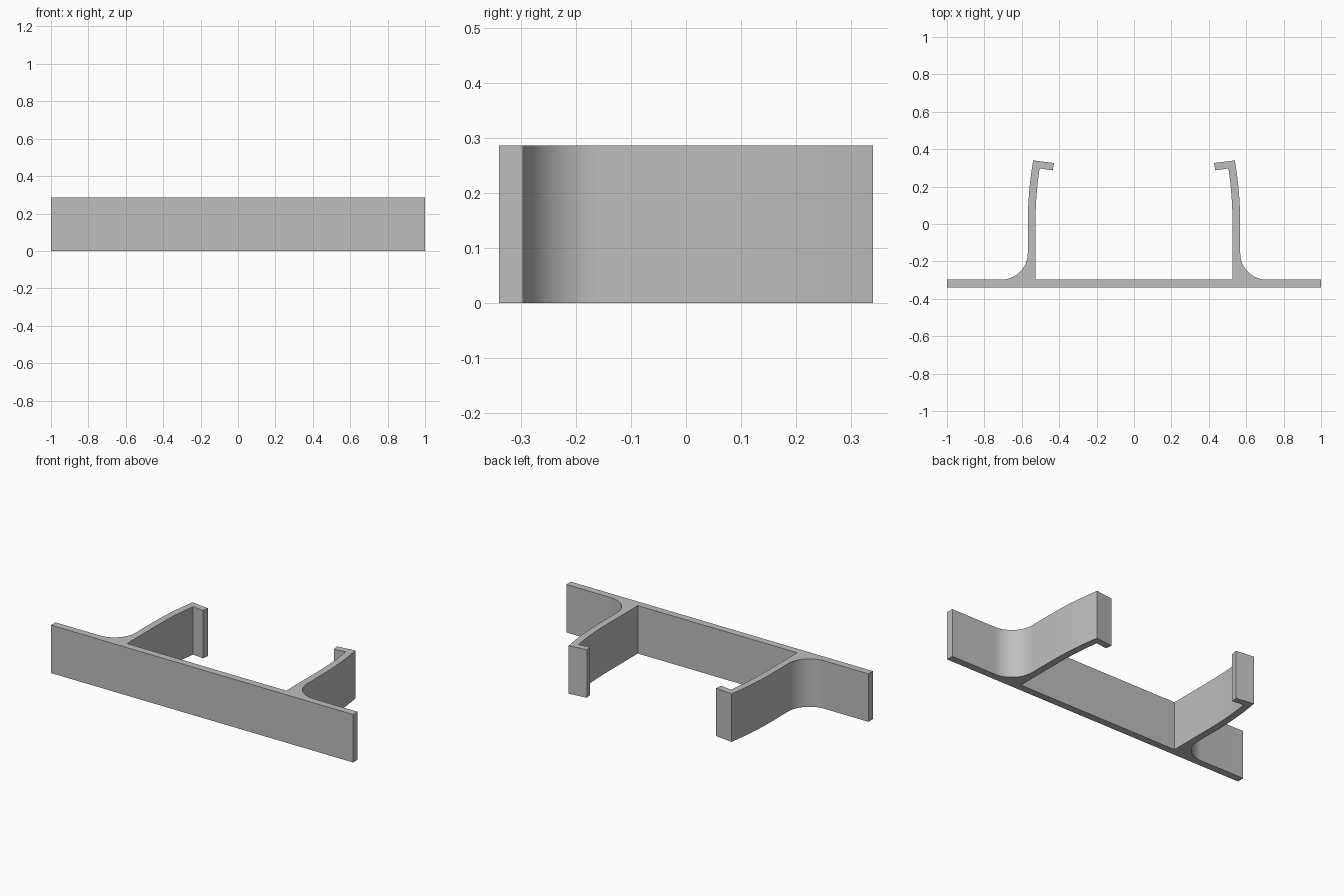
import bpy, bmesh, math

if "Cube" in bpy.data.objects:
    bpy.data.objects.remove(bpy.data.objects["Cube"])

HEIGHT = 0.287
FRONT, BACK = -0.34, -0.297        # wall plate thickness
OUTER, INNER = 0.568, 0.527        # arm faces
FILLET = 0.14                      # outer root radius
BEND = 2.0                         # radius of the inward arm curve

grey = bpy.data.materials.new("light grey")
grey.diffuse_color = (0.52, 0.52, 0.52, 1)
grey.use_nodes = True
grey.node_tree.nodes["Principled BSDF"].inputs["Base Color"].default_value = grey.diffuse_color


def bend(x, top, steps=8):
    """Points of an arm face that curves inward from y = 0 up to top."""
    ys = [top * i / steps for i in range(steps + 1)]
    return [(x - BEND + math.sqrt(BEND ** 2 - y * y), y) for y in ys]


# Right half of the bracket outline, from plate front to plate back
half = [(1.0, FRONT), (1.0, BACK)]
# Root fillet
for i in range(17):
    a = math.radians(270 - 90 * i / 16)
    half.append((OUTER + FILLET + FILLET * math.cos(a),
                 BACK + FILLET + FILLET * math.sin(a)))
# Outer arm face, hooked tip, inner arm face
half += bend(OUTER, 0.34)
half += [(0.428, 0.326), (0.434, 0.287)]
half += bend(INNER, 0.297)[::-1]
half.append((INNER, BACK))

# Full mirrored outline, extruded upward
outline = half + [(-x, y) for x, y in reversed(half)]
bm = bmesh.new()
base = bm.faces.new([bm.verts.new((x, y, 0)) for x, y in outline])
top = bmesh.ops.extrude_face_region(bm, geom=[base], use_keep_orig=True)
bmesh.ops.translate(bm, vec=(0, 0, HEIGHT),
                    verts=[g for g in top["geom"] if isinstance(g, bmesh.types.BMVert)])
bmesh.ops.recalc_face_normals(bm, faces=bm.faces)

mesh = bpy.data.meshes.new("clip_bracket")
bm.to_mesh(mesh)
bm.free()
mesh.materials.append(grey)
bracket = bpy.data.objects.new("clip_bracket", mesh)
bpy.context.collection.objects.link(bracket)
bpy.context.view_layer.objects.active = bracket
bracket.select_set(True)
bpy.ops.object.shade_smooth_by_angle(angle=math.radians(30))
